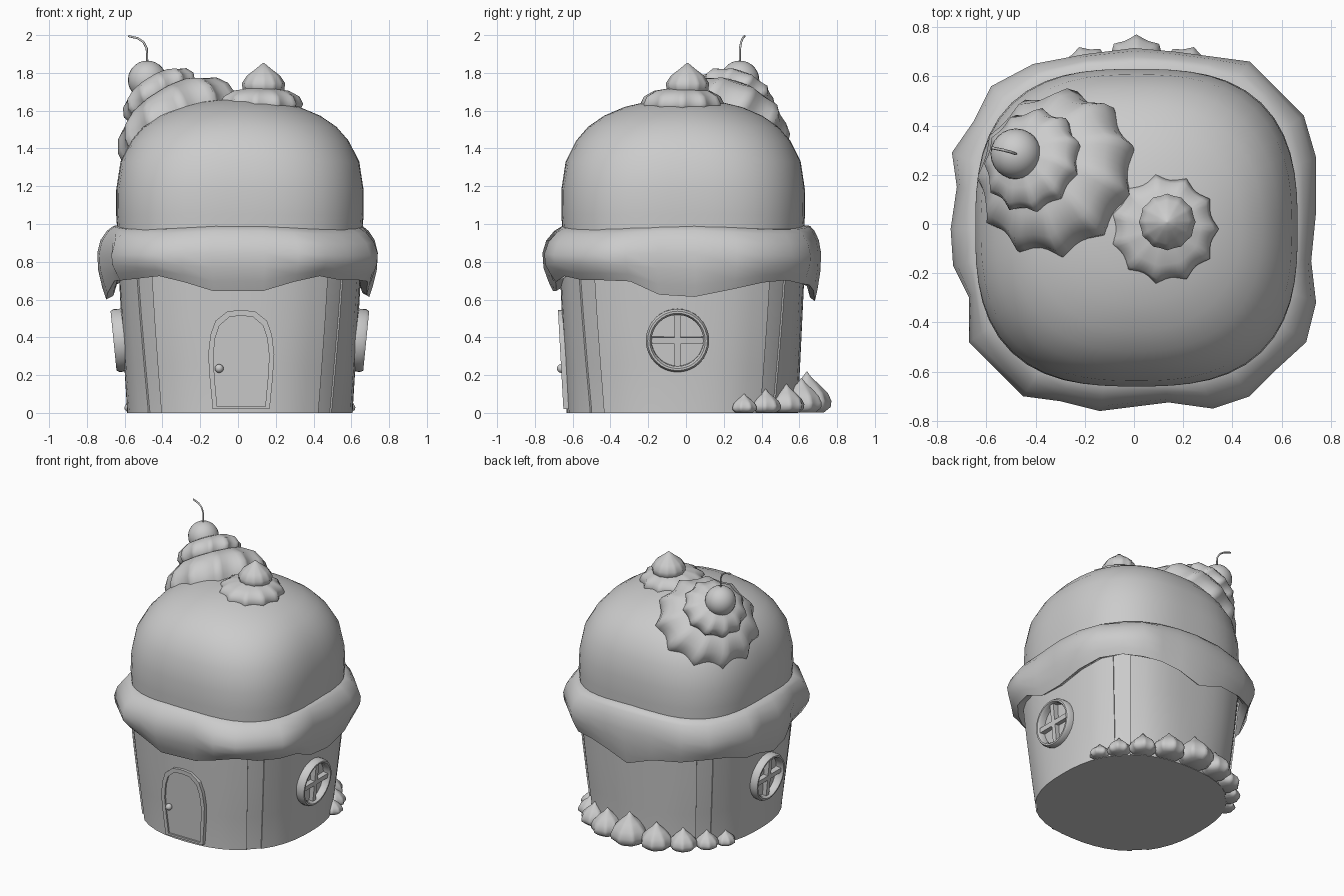
import bpy, bmesh, math
from mathutils import Vector, Matrix

if "Cube" in bpy.data.objects:
    bpy.data.objects.remove(bpy.data.objects["Cube"])

CX, CY = 0.01, -0.02  # centre of the house


def make(name, bm, angle=35):
    bmesh.ops.recalc_face_normals(bm, faces=bm.faces)
    me = bpy.data.meshes.new(name)
    bm.to_mesh(me)
    bm.free()
    me.shade_smooth()
    me.set_sharp_from_angle(angle=math.radians(angle))
    ob = bpy.data.objects.new(name, me)
    bpy.context.collection.objects.link(ob)
    return ob


def loft(name, rings, angle=35, caps=(True, True)):
    """Skin closed rings of points, optionally capping both ends."""
    bm = bmesh.new()
    rows = [[bm.verts.new(p) for p in r] for r in rings]
    n = len(rows[0])
    for a, b in zip(rows, rows[1:]):
        for i in range(n):
            j = (i + 1) % n
            bm.faces.new((a[i], a[j], b[j], b[i]))
    for cap, row in zip(caps, (rows[0], rows[-1])):
        if cap:
            bm.faces.new(row)
    return make(name, bm, angle)


def squircle(a, b, n, t):
    return (abs(math.cos(t) / a) ** n + abs(math.sin(t) / b) ** n) ** (-1 / n)


def scalloped(name, profile, lobes, amp, matrix, twist=0.0):
    """Piped-icing shape: a turned profile with pointed lobes fading towards the middle."""
    n = lobes * 6
    rmax = max(r for r, h in profile)
    rings = []
    for k, (r, h) in enumerate(profile):
        ring = []
        for i in range(n):
            t = 2 * math.pi * i / n
            rr = r * (1 - amp * (r / rmax) ** 3 * abs(math.sin(lobes * t / 2)))
            ring.append(matrix @ Vector((rr * math.cos(t + twist * k), rr * math.sin(t + twist * k), h)))
        rings.append(ring)
    return loft(name, rings, 60)


# Tapered wall, round at the base and squarish above, with recessed corner strips
spots = []
for q in range(4):
    spots += [(q * 90 - 40.5 + 8.1 * i, 0) for i in range(11)]
    spots += [(q * 90 + a, 0.01) for a in (40.6, 45, 49.4)]
rings = []
for z, a, b, n in ((0.01, 0.597, 0.612, 2.4), (0.25, 0.612, 0.624, 2.6), (0.5, 0.628, 0.636, 2.8), (0.8, 0.645, 0.65, 3.0)):
    ring = []
    for d, inset in spots:
        t = math.radians(d)
        r = squircle(a, b, n, t) - inset
        ring.append((CX + r * math.cos(t), CY + r * math.sin(t), z))
    rings.append(ring)
rings.insert(0, [(x, y, 0) for x, y, z in rings[0]])
loft("wall", rings, 25)

# Dome roof, squarish low down and round at the top
rings = []
for s, z in ((0.98, 0.85), (1, 1.05), (1, 1.18), (0.965, 1.33), (0.88, 1.44), (0.78, 1.515),
             (0.65, 1.573), (0.48, 1.62), (0.3, 1.647), (0.12, 1.66), (0.01, 1.662)):
    ring = []
    for i in range(56):
        t = 2 * math.pi * i / 56
        n = 2 + 0.8 * s - max(0, z - 1.05) * 0.6
        r = s * squircle(0.655, 0.645, n, t)
        ring.append((CX + r * math.cos(t), CY + 0.005 + r * math.sin(t), z))
    rings.append(ring)
loft("dome_roof", rings, 60)

# Dripping icing collar
outline = [(0.74, 0.27), (0.69, 0.44), (0.57, 0.56), (0.47, 0.66), (0.32, 0.68), (0.17, 0.70), (0, 0.715),
           (-0.2, 0.69), (-0.41, 0.65), (-0.58, 0.56), (-0.65, 0.42), (-0.74, 0.29), (-0.72, 0.15),
           (-0.745, -0.02), (-0.735, -0.17), (-0.67, -0.3), (-0.67, -0.48), (-0.45, -0.70), (-0.3, -0.72),
           (-0.14, -0.76), (0.14, -0.725), (0.32, -0.75), (0.47, -0.70), (0.58, -0.59), (0.70, -0.48),
           (0.74, -0.32), (0.72, -0.15), (0.74, 0.05)]
rings = []
for f, top, drop in ((-0.4, 0.985, 0), (0.1, 0.98, 0), (0.45, 0.955, 0), (0.82, 0.905, 0), (1, 0.84, 0.05),
                     (0.95, 0.77, 0.3), (0.72, 0.7, 0.75), (0.5, 0.65, 1), (0.1, 0.67, 1), (-0.5, 0.8, 0.3)):
    ring = []
    for x, y in outline:
        t = math.atan2(y, x)
        inner = squircle(0.65, 0.65, 2.8, t)
        r = inner + f * (math.hypot(x, y) - inner)
        if f < 0:
            r = inner + 0.08 * f
        elif drop > 0.6:
            r = max(r, inner + 0.06 * f)
        c4 = math.cos(4 * t)
        sag = -0.045 * c4 - 0.012 * math.cos(8 * t) + 0.025 * max(0, -math.sin(t)) + 0.012 * math.sin(11 * t) + 0.01
        rise = 0.01 * c4 * (1 - drop) if top > 0.8 else 0
        ring.append((r * math.cos(t), r * math.sin(t), top + drop * sag + rise))
    rings.append(ring)
rings.append(rings[0])
loft("icing_collar", rings, 60, (False, False))

# Tilted two-tier cream swirl with a cherry and stem
axis = Vector((-0.5, 0.27, 0.8))
swirl = Matrix.Translation((-0.335, 0.215, 1.55)) @ axis.to_track_quat('Z', 'Y').to_matrix().to_4x4()
scalloped("swirl_lower", [(0.25, -0.21), (0.32, -0.14), (0.355, -0.06), (0.35, 0.0), (0.31, 0.065),
                          (0.22, 0.12), (0.05, 0.15)], 11, 0.11, swirl, 0.03)
scalloped("swirl_upper", [(0.17, 0.08), (0.21, 0.12), (0.222, 0.155), (0.2, 0.2), (0.14, 0.235),
                          (0.03, 0.255)], 11, 0.11, swirl, 0.04)
bm = bmesh.new()
bmesh.ops.create_uvsphere(bm, u_segments=24, v_segments=14, radius=0.103,
                          matrix=Matrix.Translation((-0.48, 0.285, 1.762)))
make("cherry", bm)
cu = bpy.data.curves.new("cherry_stem", 'CURVE')
cu.dimensions = '3D'
cu.bevel_depth = 0.006
cu.bevel_resolution = 1
cu.use_fill_caps = True
sp = cu.splines.new('POLY')
path = [(-0.48, 0.285, 1.84), (-0.483, 0.286, 1.93), (-0.5, 0.292, 1.963), (-0.53, 0.3, 1.983), (-0.58, 0.31, 1.995)]
sp.points.add(len(path) - 1)
for p, co in zip(sp.points, path):
    p.co = (*co, 1)
bpy.context.collection.objects.link(bpy.data.objects.new("cherry_stem", cu))

# Upright cream rosette on top of the dome
scalloped("rosette_base", [(0.16, 1.58), (0.21, 1.605), (0.225, 1.635), (0.205, 1.675), (0.15, 1.705), (0.03, 1.725)],
          11, 0.11, Matrix.Translation((0.12, -0.02, 0)))
scalloped("rosette_tip", [(0.08, 1.68), (0.11, 1.71), (0.115, 1.745), (0.088, 1.785), (0.04, 1.822), (0.004, 1.852)],
          12, 0.05, Matrix.Translation((0.135, 0.008, 0)))

# Piped kisses around the back of the base
for k, deg in enumerate((-59, -47, -33, -17.5, 0, 17.5, 33, 47, 59)):
    t = math.radians(90 + deg)
    size = 1 - abs(deg) / 59
    rad, high = 0.07 + 0.06 * size, 0.1 + 0.115 * size
    r = squircle(0.61, 0.66, 2.15, t)
    m = Matrix.Translation((CX + r * math.cos(t), CY + r * math.sin(t), 0.003)) @ Matrix.Rotation(t, 4, 'Z')
    prof = [(0.7, 0), (0.97, 0.13), (1, 0.28), (0.85, 0.48), (0.52, 0.68), (0.2, 0.85), (0.02, 1)]
    scalloped(f"base_kiss_{k + 1}", [(a * rad, h * high) for a, h in prof], 8, 0.12, m)


# Arched door and knob following the front wall
def arch(w, z0, z1, depth):
    half = [(0.86, 0), (0.95, 0.3), (1, 0.55), (0.93, 0.75), (0.78, 0.89), (0.42, 0.985)]
    pts = half + [(0, 1)] + [(-x, z) for x, z in reversed(half)]
    out = []
    for x, f in pts:
        z = z0 + f * (z1 - z0)
        out.append((0.017 + w * x, -0.628 - 0.055 * z - depth, z))
    return out


loft("door_frame", [arch(0.175, 0.02, 0.545, -0.03), arch(0.175, 0.02, 0.545, 0.02), arch(0.148, 0.035, 0.515, 0.02),
                    arch(0.148, 0.035, 0.515, -0.03)], 30, (False, False))
loft("door", [arch(0.15, 0.03, 0.517, -0.03), arch(0.15, 0.03, 0.517, 0.008)], 30)
bm = bmesh.new()
bmesh.ops.create_uvsphere(bm, u_segments=16, v_segments=10, radius=0.023,
                          matrix=Matrix.Translation((-0.1, -0.66, 0.235)))
make("door_knob", bm)

# Round side windows, tilted with the wall
for side, label in ((1, "right"), (-1, "left")):
    out = Vector((side, 0, -0.1)).normalized()
    frame = Matrix.Translation((CX + side * 0.63, -0.045, 0.385)) @ out.to_track_quat('Z', 'Y').to_matrix().to_4x4()
    rings = [[frame @ Vector((r * math.cos(i * math.pi / 16), r * math.sin(i * math.pi / 16), h)) for i in range(32)]
             for r, h in ((0.165, -0.03), (0.168, 0.022), (0.158, 0.039), (0.147, 0.039), (0.137, 0.025), (0.137, -0.03))]
    loft(f"window_frame_{label}", rings, 50, (False, False))
    bm = bmesh.new()
    for sx, sy in ((0.28, 0.034), (0.034, 0.28)):
        bmesh.ops.create_cube(bm, size=1, matrix=frame @ Matrix.Diagonal((sx, sy, 0.05, 1)))
    make(f"window_bars_{label}", bm)
